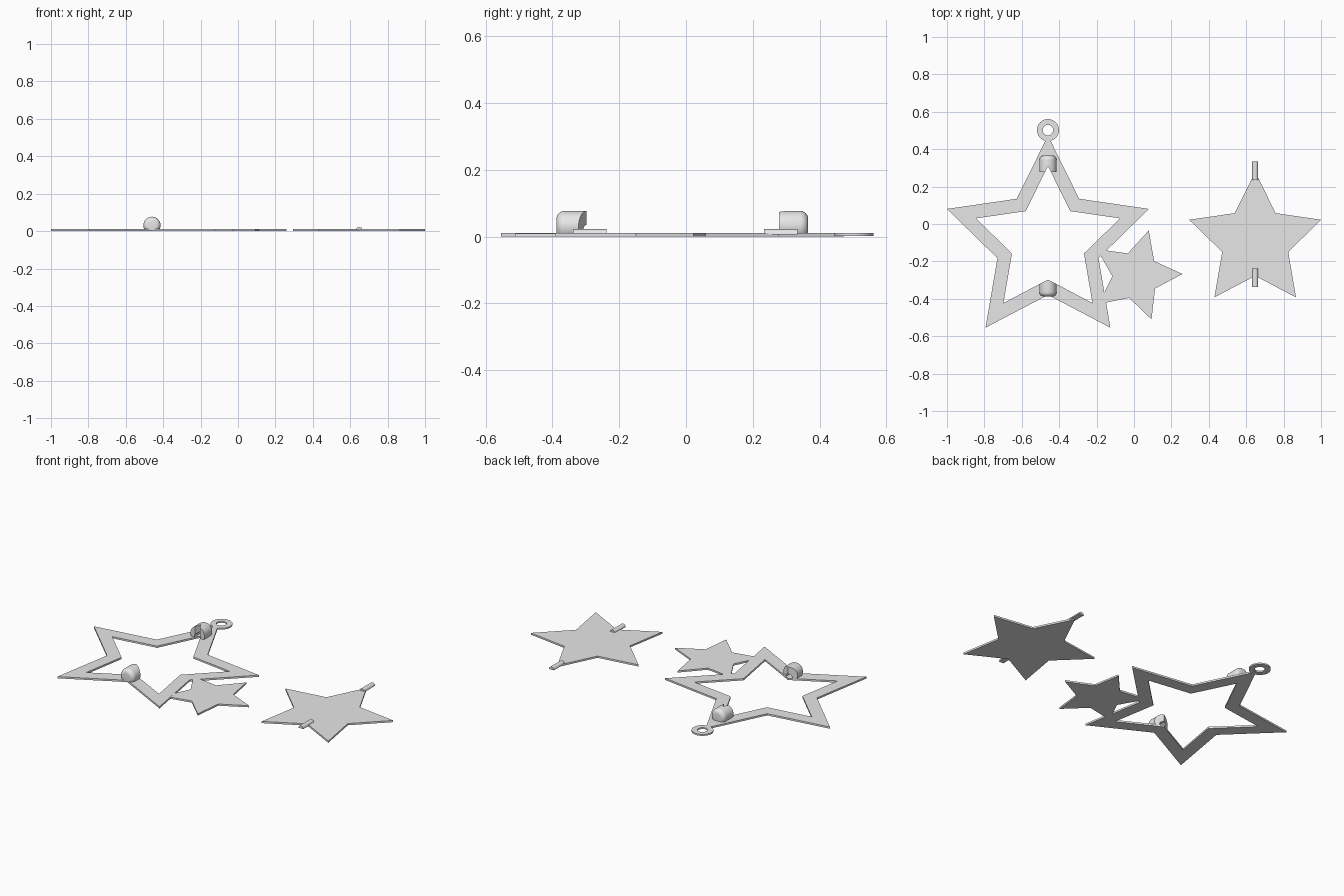
import bpy, bmesh
from math import sin, cos, pi, radians
from mathutils import Vector

if "Cube" in bpy.data.objects:
    bpy.data.objects.remove(bpy.data.objects["Cube"])

grey = bpy.data.materials.new("plain grey")
grey.use_nodes = True
grey.diffuse_color = (0.8, 0.8, 0.8, 1)
grey.node_tree.nodes["Principled BSDF"].inputs["Base Color"].default_value = (0.8, 0.8, 0.8, 1)

THICK = 0.0105      # plate thickness
FRAME = (-0.46, -0.095)
SOLID = (0.648, -0.092)


def finish(name, bm):
    bmesh.ops.recalc_face_normals(bm, faces=bm.faces)
    mesh = bpy.data.meshes.new(name)
    bm.to_mesh(mesh)
    bm.free()
    mesh.materials.append(grey)
    ob = bpy.data.objects.new(name, mesh)
    bpy.context.collection.objects.link(ob)
    return ob


def star(centre, r, angle=90):
    """Five-pointed outline whose notches lie at half the tip radius."""
    return [(centre[0] + r / (1 + i % 2) * cos(radians(angle + 36 * i)),
             centre[1] + r / (1 + i % 2) * sin(radians(angle + 36 * i))) for i in range(10)]


def circle(centre, r, n=40):
    return [(centre[0] + r * cos(2 * pi * i / n), centre[1] + r * sin(2 * pi * i / n)) for i in range(n)]


def prism(name, outline, z0=0.0, z1=THICK):
    bm = bmesh.new()
    face = bm.faces.new([bm.verts.new((x, y, z0)) for x, y in outline])
    top = bmesh.ops.extrude_face_region(bm, geom=[face])["geom"]
    bmesh.ops.translate(bm, vec=(0, 0, z1 - z0), verts=[v for v in top if isinstance(v, bmesh.types.BMVert)])
    return finish(name, bm)


def lathe(name, profile, x, z, floor=None):
    """Turn (radius, y) points about a y-parallel axis, cut flat at the floor."""
    bm = bmesh.new()
    vs = [bm.verts.new((x + r, y, z)) for r, y in profile]
    es = [bm.edges.new(pair) for pair in zip(vs, vs[1:])]
    bmesh.ops.spin(bm, geom=vs + es, cent=(x, 0, z), axis=(0, 1, 0), angle=2 * pi, steps=40, use_duplicate=False)
    bmesh.ops.remove_doubles(bm, verts=bm.verts, dist=1e-5)
    if floor is not None:
        bmesh.ops.bisect_plane(bm, geom=bm.verts[:] + bm.edges[:] + bm.faces[:],
                               plane_co=(0, 0, floor), plane_no=(0, 0, 1), clear_inner=True)
        bmesh.ops.holes_fill(bm, edges=[e for e in bm.edges if e.is_boundary], sides=0)
    return finish(name, bm)


def cut(ob, cutter):
    mod = ob.modifiers.new("cut", 'BOOLEAN')
    mod.operation = 'DIFFERENCE'
    mod.solver = 'EXACT'
    mod.object = cutter
    bpy.context.view_layer.objects.active = ob
    bpy.ops.object.modifier_apply(modifier=mod.name)


def smooth(ob):
    bpy.ops.object.select_all(action='DESELECT')
    ob.select_set(True)
    bpy.context.view_layer.objects.active = ob
    bpy.ops.object.shade_smooth_by_angle(angle=radians(30))


cutters = []

# Open star frame
opening = prism("opening_cutter", star(FRAME, 0.405), -0.1, 0.2)
cutters.append(opening)
frame = prism("star_frame", star(FRAME, 0.568))
cut(frame, opening)

# Hanging ring
ring = prism("hanging_ring", circle((FRAME[0], 0.502), 0.059), 0.002)
ring_hole = prism("ring_hole_cutter", circle((FRAME[0], 0.502), 0.028), -0.1, 0.1)
cutters.append(ring_hole)
cut(ring, ring_hole)
smooth(ring)

# Small side star and loose solid star
prism("small_star", star((0.009, -0.275), 0.25, 1.8), 0.0002, THICK - 0.0002)
prism("solid_star", star(SOLID, 0.371))

# Hinge sockets: rounded outer end, open and hollow towards the star centre
R, FILLET, AXIS = 0.046, 0.024, 0.031
for name, back, mouth in (("upper_socket", 0.366, 0.278), ("lower_socket", -0.388, -0.27)):
    way = 1 if mouth > back else -1
    profile = [(0, back)]
    for i in range(7):
        a = i / 6 * pi / 2
        profile.append((R - FILLET + FILLET * sin(a), back + way * FILLET * (1 - cos(a))))
    profile += [(R, mouth), (0, mouth)]
    socket = lathe(name, profile, FRAME[0], AXIS, 0.006)
    inner, outer = back + way * 0.02, mouth + way * 0.05
    bore = lathe(name + "_bore_cutter", [(0, inner), (0.021, inner), (0.021, outer), (0, outer)], FRAME[0], 0.014)
    cutters.append(bore)
    cut(socket, bore)
    cut(socket, opening)
    smooth(socket)

# Half-round hinge pins on the solid star
for name, y0, y1 in (("upper_pin", 0.234, 0.334), ("lower_pin", -0.338, -0.238)):
    smooth(lathe(name, [(0, y0), (0.016, y0), (0.016, y1), (0, y1)], SOLID[0], 0.0065, 0.0064))

for c in cutters:
    bpy.data.objects.remove(c)
